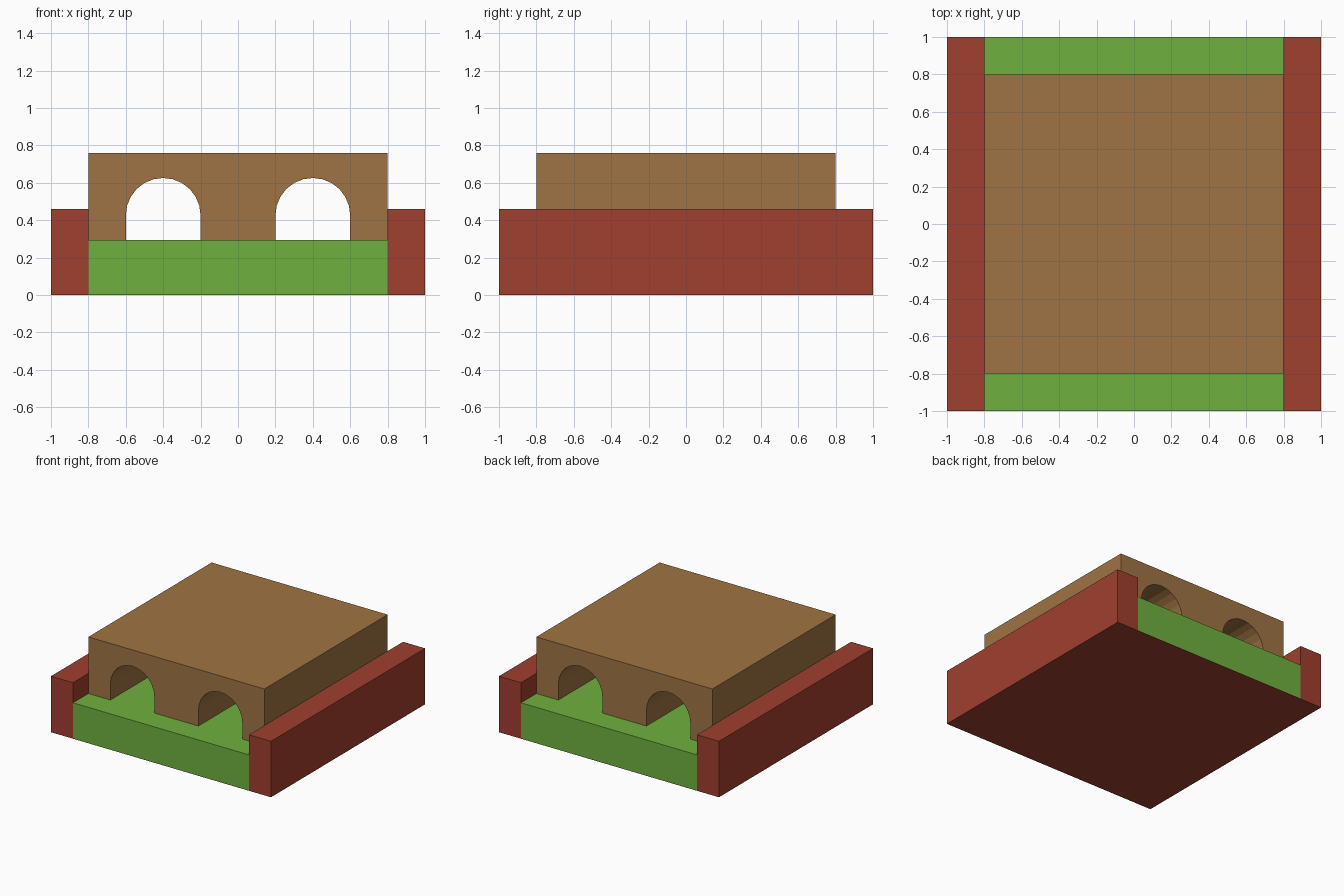
import bpy, bmesh, math

if "Cube" in bpy.data.objects:
    bpy.data.objects.remove(bpy.data.objects["Cube"])

BASE_T = 0.002    # thin underside skin
FLOOR_Z = 0.295
RAIL_Z = 0.46
TOP_Z = 0.76
SPRING_Z = 0.426
RADIUS = 0.2


def material(name, color):
    mat = bpy.data.materials.new(name)
    mat.diffuse_color = (*color, 1)
    mat.use_nodes = True
    mat.node_tree.nodes["Principled BSDF"].inputs["Base Color"].default_value = mat.diffuse_color
    return mat


def extrude_profile(name, profile, half_depth, mat):
    """Extrude an x-z outline along y, centred on y = 0."""
    bm = bmesh.new()
    face = bm.faces.new([bm.verts.new((x, -half_depth, z)) for x, z in profile])
    res = bmesh.ops.extrude_face_region(bm, geom=[face])
    moved = [g for g in res["geom"] if isinstance(g, bmesh.types.BMVert)]
    bmesh.ops.translate(bm, verts=moved, vec=(0, 2 * half_depth, 0))
    bmesh.ops.recalc_face_normals(bm, faces=bm.faces)
    mesh = bpy.data.meshes.new(name)
    bm.to_mesh(mesh)
    bm.free()
    mesh.materials.append(mat)
    obj = bpy.data.objects.new(name, mesh)
    bpy.context.collection.objects.link(obj)
    return obj


def arch(cx, segments=12):
    """Arch opening outline, left foot to right foot."""
    curve = [(cx + RADIUS * math.cos(a), SPRING_Z + RADIUS * math.sin(a))
             for a in (math.pi * (1 - i / segments) for i in range(segments + 1))]
    return [(cx - RADIUS, FLOOR_Z)] + curve + [(cx + RADIUS, FLOOR_Z)]


red = material("brick_red", (0.352, 0.05, 0.028))
green = material("grass_green", (0.162, 0.434, 0.05))
brown = material("earth_brown", (0.347, 0.174, 0.056))

# Side walls joined by the underside
extrude_profile("side_walls", [
    (-1, 0), (1, 0), (1, RAIL_Z), (0.8, RAIL_Z), (0.8, BASE_T),
    (-0.8, BASE_T), (-0.8, RAIL_Z), (-1, RAIL_Z)], 1, red)

# Green floor between the walls
extrude_profile("floor", [
    (-0.8, BASE_T), (0.8, BASE_T), (0.8, FLOOR_Z), (-0.8, FLOOR_Z)], 1, green)

# Block with two arched tunnels running front to back
extrude_profile("tunnel_block",
                [(-0.8, FLOOR_Z)] + arch(-0.4) + arch(0.4)
                + [(0.8, FLOOR_Z), (0.8, TOP_Z), (-0.8, TOP_Z)], 0.8, brown)
